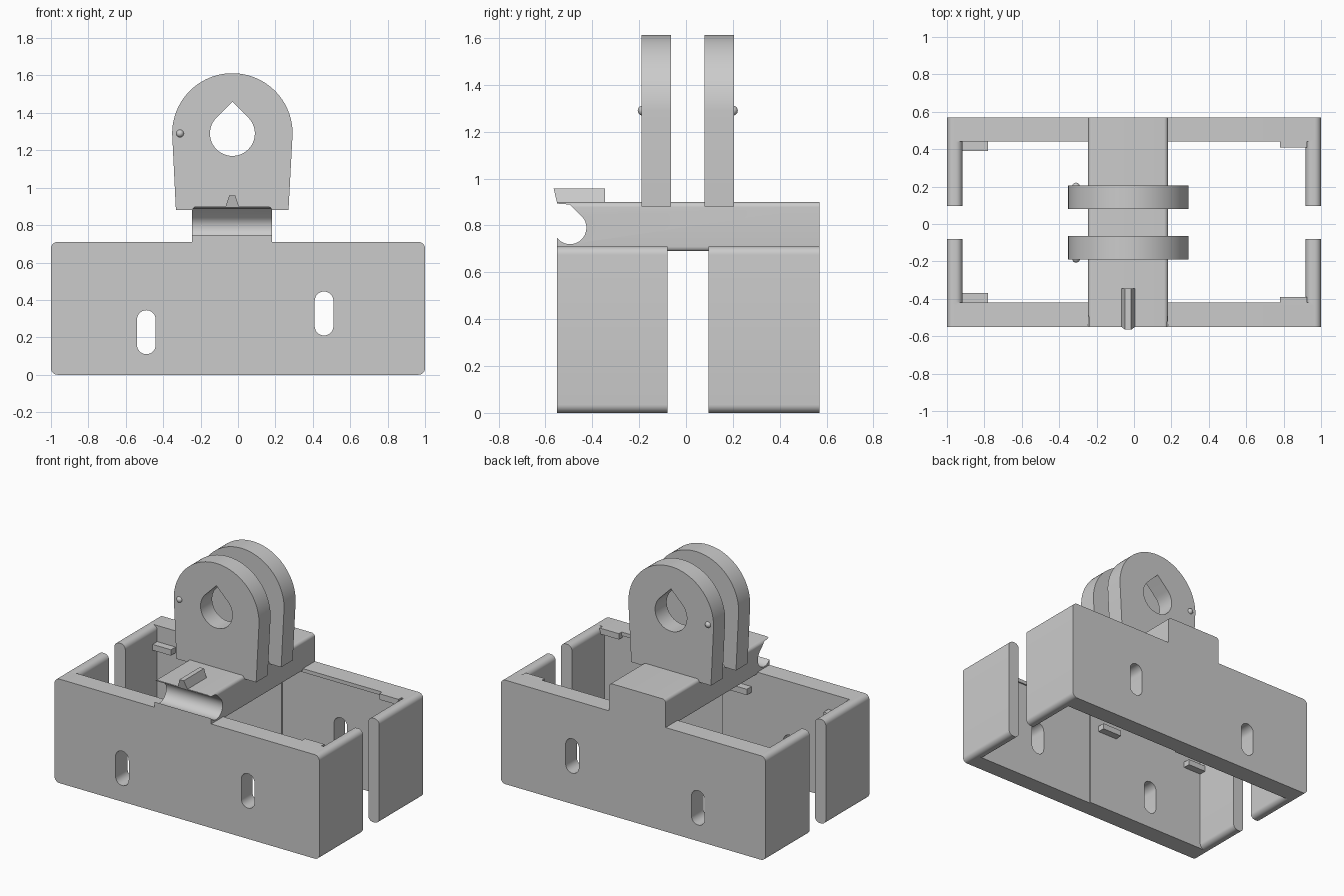
import bpy, bmesh
from math import sin, cos, radians, acos, degrees
from mathutils import Matrix

cube = bpy.data.objects.get("Cube")
if cube:
    bpy.data.objects.remove(cube)

grey = bpy.data.materials.new("plain grey")
grey.use_nodes = True
colour = (0.6, 0.6, 0.6, 1)
grey.diffuse_color = colour
grey.node_tree.nodes["Principled BSDF"].inputs["Base Color"].default_value = colour

# Axes for profiles drawn in the front plane (x, z) or the side plane (y, z)
FRONT = Matrix(((1, 0, 0, 0), (0, 0, -1, 0), (0, 1, 0, 0), (0, 0, 0, 1)))
SIDE = Matrix(((0, 0, 1, 0), (1, 0, 0, 0), (0, 1, 0, 0), (0, 0, 0, 1)))


def arc(u, v, r, a, b, n=24):
    return [(u + r * cos(radians(a + (b - a) * i / n)),
             v + r * sin(radians(a + (b - a) * i / n))) for i in range(n + 1)]


def rounded(u0, u1, v0, v1, r, n=8):
    return (arc(u1 - r, v1 - r, r, 0, 90, n) + arc(u0 + r, v1 - r, r, 90, 180, n)
            + arc(u0 + r, v0 + r, r, 180, 270, n) + arc(u1 - r, v0 + r, r, 270, 360, n))


def rect(u0, u1, v0, v1):
    return [(u0, v0), (u1, v0), (u1, v1), (u0, v1)]


def finish(obj):
    obj.data.materials.clear()
    obj.data.materials.append(grey)
    bpy.ops.object.select_all(action='DESELECT')
    obj.select_set(True)
    bpy.context.view_layer.objects.active = obj
    bpy.ops.object.shade_smooth_by_angle(angle=radians(30))


def prism(name, loops, start, end, axes=FRONT):
    """Extrude an outline with holes from start to end along the remaining axis."""
    curve = bpy.data.curves.new(name, 'CURVE')
    curve.dimensions, curve.fill_mode = '2D', 'BOTH'
    curve.extrude = (end - start) / 2
    for loop in loops:
        clean = [p for i, p in enumerate(loop)
                 if abs(p[0] - loop[i - 1][0]) + abs(p[1] - loop[i - 1][1]) > 1e-5]
        spline = curve.splines.new('POLY')
        spline.points.add(len(clean) - 1)
        for point, (u, v) in zip(spline.points, clean):
            point.co = (u, v, 0, 1)
        spline.use_cyclic_u = True
    temp = bpy.data.objects.new(name + " outline", curve)
    bpy.context.collection.objects.link(temp)
    graph = bpy.context.evaluated_depsgraph_get()
    mesh = bpy.data.meshes.new_from_object(temp.evaluated_get(graph))
    bpy.data.objects.remove(temp)
    middle = (start + end) / 2
    shift = (0, middle, 0) if axes is FRONT else (middle, 0, 0)
    mesh.transform(Matrix.Translation(shift) @ axes)
    bm = bmesh.new()
    bm.from_mesh(mesh)
    bmesh.ops.remove_doubles(bm, verts=bm.verts, dist=1e-5)
    bmesh.ops.recalc_face_normals(bm, faces=bm.faces)
    bm.to_mesh(mesh)
    bm.free()
    obj = bpy.data.objects.new(name, mesh)
    bpy.context.collection.objects.link(obj)
    finish(obj)
    return obj


# Long walls with two slots; the left half is slightly thicker inside
left_slot = rounded(-0.54, -0.44, 0.11, 0.345, 0.05)
right_slot = rounded(0.41, 0.51, 0.21, 0.445, 0.05)
panel = rounded(-1, 1, 0, 0.71, 0.035)
for side, outer, s in (("front", -0.55, 1), ("back", 0.57, -1)):
    def span(a, b):
        return sorted((outer + s * a, outer + s * b))
    prism(side + "_wall", [panel, left_slot, right_slot], *span(0, 0.12))
    prism(side + "_wall_lining", [rect(-0.95, 0.02, 0, 0.71), left_slot], *span(0.12, 0.13))
    prism(side + "_wall_lip", [rect(0.02, 0.95, 0.685, 0.71)], *span(0.12, 0.13))
    # Retaining pegs and top catch on the inner face
    prism(side + "_outer_peg", [rect(-0.925, -0.78, 0.56, 0.60)], *span(0.12, 0.18))
    prism(side + "_inner_peg", [rect(-0.20, -0.05, 0.56, 0.60)], *span(0.12, 0.18))
    prism(side + "_catch", [rect(0.78, 0.925, 0.67, 0.71)], *span(0.12, 0.16))

# Short end walls, split by a gap in the middle
for end, x0, x1 in (("left", 0.918, 1), ("right", -1, -0.918)):
    section = rounded(x0, x1, 0, 0.71, 0.035)
    prism(end + "_end_wall_front", [section], -0.55, -0.08)
    prism(end + "_end_wall_back", [section], 0.095, 0.57)

# Cross beam with a round snap groove at the front
cy, cz, r = -0.495, 0.79, 0.07
stop = -degrees(acos((-0.55 - cy) / r))
beam_side = ([(-0.55, 0.69), (0.57, 0.69), (0.57, 0.9), (-0.55, 0.9), (-0.55, 0.893),
              (cy, 0.889)] + arc(cy, cz, r, 45, stop))
beam = prism("cross_beam", [beam_side], -0.4, 0.4, SIDE)
limit = prism("beam_limit", [rounded(-0.245, 0.182, 0.688, 0.9, 0.022)], -0.7, 0.7)
limit.hide_render = True
trim = beam.modifiers.new("trim", 'BOOLEAN')
trim.operation, trim.solver, trim.object = 'INTERSECT', 'EXACT', limit
graph = bpy.context.evaluated_depsgraph_get()
beam.data = bpy.data.meshes.new_from_object(beam.evaluated_get(graph))
beam.modifiers.clear()
bpy.data.objects.remove(limit)
finish(beam)

# Ridge on the beam with a slanted nose
ridge = prism("ridge", [[(-0.068, 0.895), (0.006, 0.895), (-0.015, 0.958), (-0.047, 0.958)]],
              -0.565, -0.345)
for v in ridge.data.vertices:
    if v.co.y < -0.5 and v.co.z < 0.92:
        v.co.y = -0.55

# Twin lugs with teardrop holes and a small bump on each outer face
lx, lz = -0.03, 1.29
lug = arc(lx, lz, 0.322, 0, 180, 48) + [(-0.332, 0.88), (0.27, 0.88)]
hole = arc(lx, lz, 0.12, 135, 405, 40) + [(lx, lz + 0.17)]
for side, y0, y1, face in (("front", -0.19, -0.065, -0.185), ("back", 0.08, 0.205, 0.2)):
    prism(side + "_lug", [lug, hole], y0, y1)
    bpy.ops.mesh.primitive_uv_sphere_add(segments=20, ring_count=12, radius=0.021,
                                         location=(-0.31, face, lz))
    bump = bpy.context.object
    bump.name = side + "_bump"
    finish(bump)
